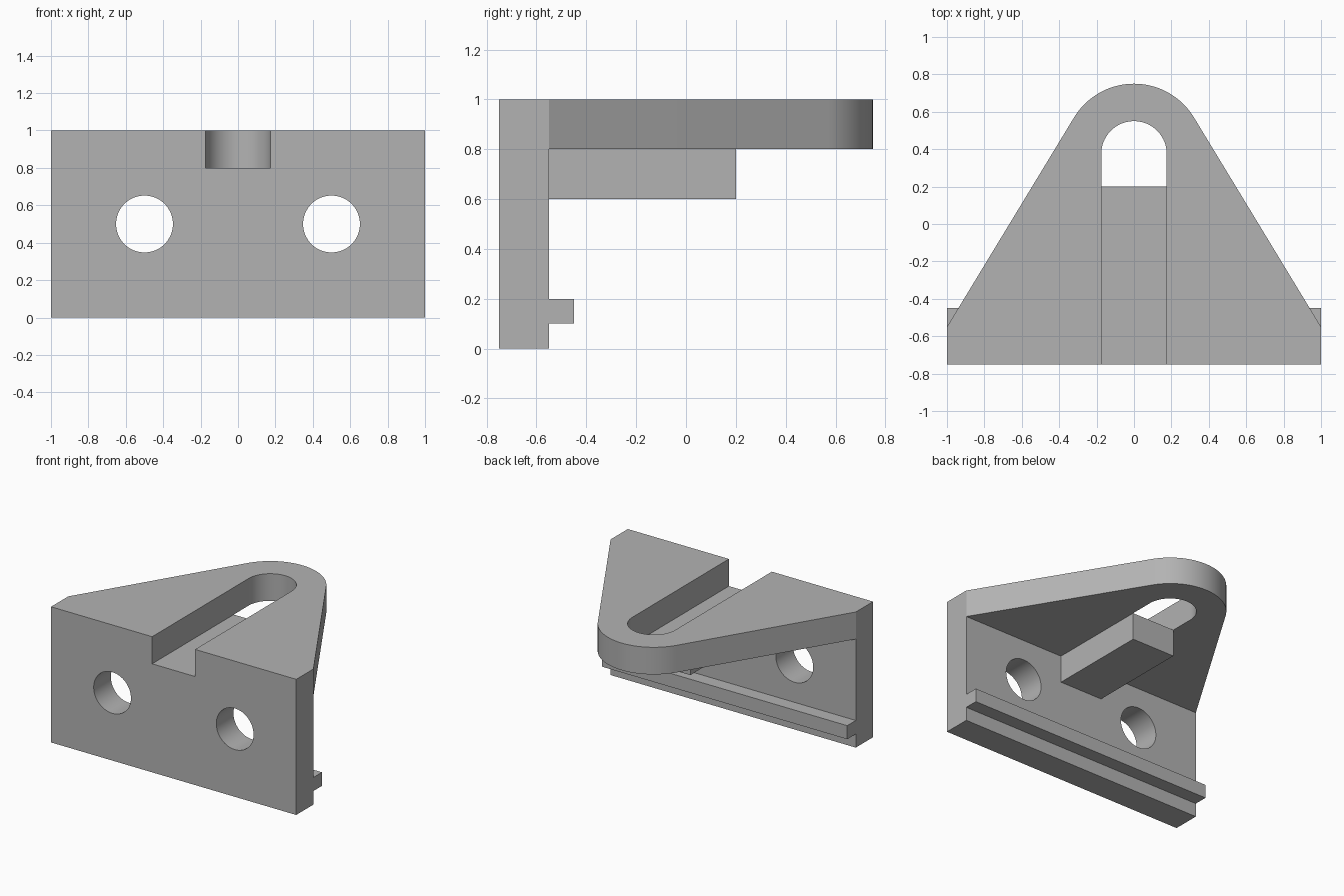
import bpy
import bmesh
from math import sin, cos, pi, atan2, asin, hypot, radians
from mathutils import Vector

cube = bpy.data.objects.get("Cube")
if cube:
    bpy.data.objects.remove(cube, do_unlink=True)

# Main dimensions
HALF = 1.0                     # half width of the wall
FRONT, BACK = -0.75, -0.55     # wall thickness in y
TOP, SHELF = 1.0, 0.8          # top plate thickness in z
SLOT, NOSE = 0.175, 0.375      # slot and nose radii
NOSE_Y = 0.375                 # shared arc centre
HOLE_R = 0.152

grey = bpy.data.materials.new("plain_grey")
grey.use_nodes = True
grey.diffuse_color = (0.45, 0.45, 0.45, 1)
grey.node_tree.nodes["Principled BSDF"].inputs["Base Color"].default_value = grey.diffuse_color


def prism(name, outline, offset):
    """Extrude a closed flat outline along an offset."""
    bm = bmesh.new()
    face = bm.faces.new([bm.verts.new(p) for p in outline])
    grown = bmesh.ops.extrude_face_region(bm, geom=[face])["geom"]
    bmesh.ops.translate(bm, vec=Vector(offset),
                        verts=[g for g in grown if isinstance(g, bmesh.types.BMVert)])
    bmesh.ops.recalc_face_normals(bm, faces=bm.faces)
    mesh = bpy.data.meshes.new(name)
    bm.to_mesh(mesh)
    bm.free()
    mesh.materials.append(grey)
    obj = bpy.data.objects.new(name, mesh)
    bpy.context.collection.objects.link(obj)
    return obj


def box(name, half_x, y0, y1, z0, z1):
    base = [(-half_x, y0, z0), (half_x, y0, z0), (half_x, y1, z0), (-half_x, y1, z0)]
    return prism(name, base, (0, 0, z1 - z0))


def arc(radius, start, end, steps):
    angles = [start + (end - start) * i / steps for i in range(steps + 1)]
    return [(radius * cos(a), NOSE_Y + radius * sin(a), SHELF) for a in angles]


def combine(target, tool, operation):
    mod = target.modifiers.new(tool.name, "BOOLEAN")
    mod.operation, mod.solver, mod.object = operation, "EXACT", tool
    tool.hide_render = True
    bpy.context.view_layer.objects.active = target
    bpy.ops.object.modifier_apply(modifier=mod.name)
    bpy.data.objects.remove(tool, do_unlink=True)


# Upright wall with the slot notch in its top edge
wall_outline = [(-HALF, 0), (HALF, 0), (HALF, TOP), (SLOT, TOP), (SLOT, SHELF),
                (-SLOT, SHELF), (-SLOT, TOP), (-HALF, TOP)]
bracket = prism("bracket", [(x, FRONT, z) for x, z in wall_outline], (0, BACK - FRONT, 0))

# Two round bolt holes through the wall
for side in (-1, 1):
    ring = [(side * 0.5 + HOLE_R * cos(i * pi / 32), FRONT - 0.1, 0.5 + HOLE_R * sin(i * pi / 32))
            for i in range(64)]
    combine(bracket, prism("hole_cutter", ring, (0, 0.4, 0)), "DIFFERENCE")

# Tapered top plate: straight sides tangent to the round nose, open slot inside
rise = NOSE_Y - BACK
tangent = atan2(rise, HALF) * -1 + pi / 2 - asin(NOSE / hypot(HALF, rise))
tangent = pi / 2 - (atan2(rise, HALF) + asin(NOSE / hypot(HALF, rise)))
plate = ([(HALF, BACK, SHELF)] + arc(NOSE, tangent, pi - tangent, 40)
         + [(-HALF, BACK, SHELF), (-SLOT, BACK, SHELF)]
         + arc(SLOT, pi, 0, 40) + [(SLOT, BACK, SHELF)])
combine(bracket, prism("top_plate", plate, (0, 0, TOP - SHELF)), "UNION")

# Block under the slot and the rail low on the back of the wall
combine(bracket, box("slot_floor", SLOT, BACK, 0.2, 0.6, SHELF), "UNION")
combine(bracket, box("back_rail", HALF, BACK, -0.45, 0.1, 0.2), "UNION")

# Smooth arcs, crisp edges
bpy.ops.object.select_all(action="DESELECT")
bracket.select_set(True)
bpy.context.view_layer.objects.active = bracket
bpy.ops.object.shade_smooth_by_angle(angle=radians(20))
